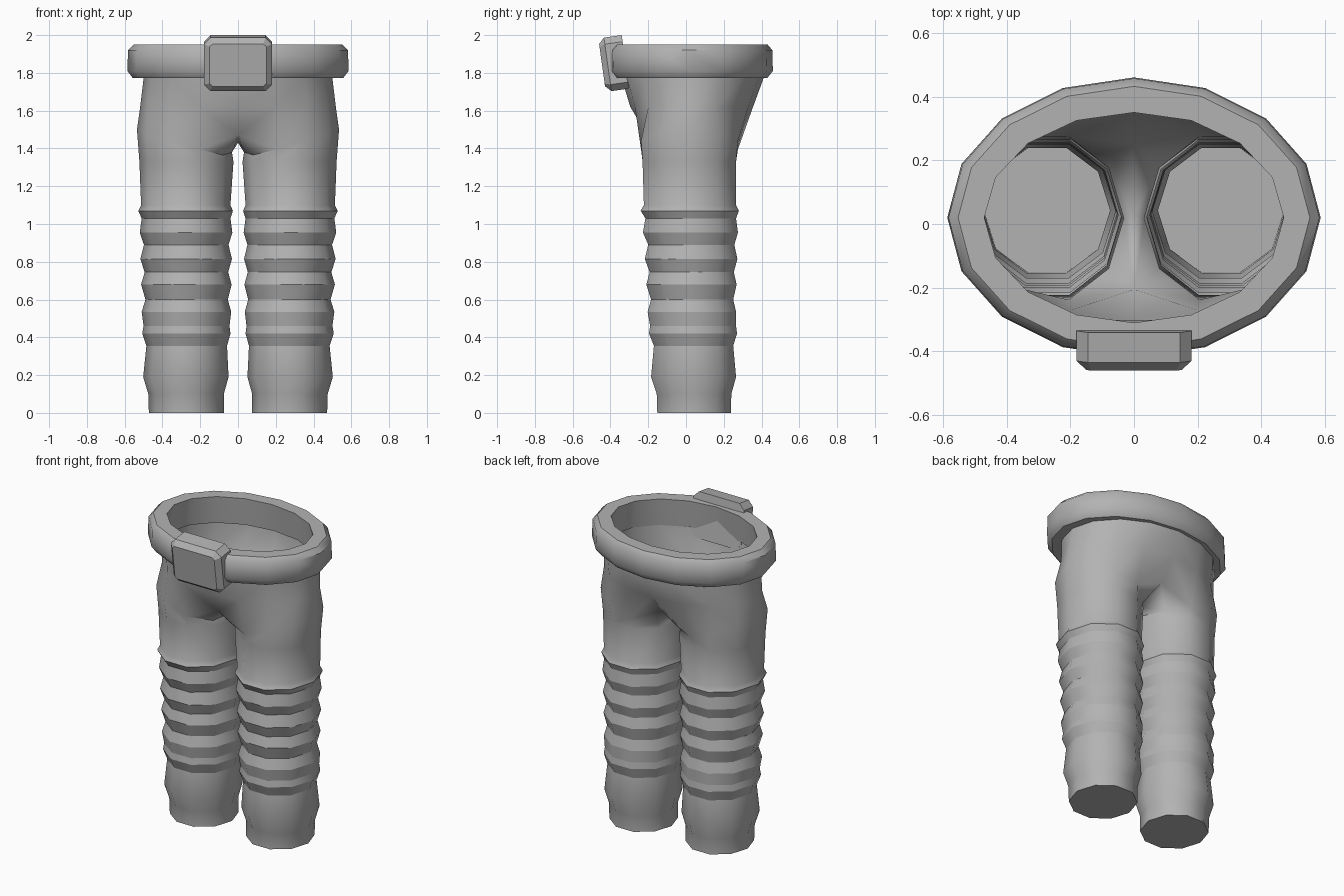
import bpy, bmesh, math

if "Cube" in bpy.data.objects:
    bpy.data.objects.remove(bpy.data.objects["Cube"])

grey = bpy.data.materials.new("suit grey")
grey.diffuse_color = (0.45, 0.45, 0.45, 1)
grey.use_nodes = True
grey.node_tree.nodes["Principled BSDF"].inputs["Base Color"].default_value = grey.diffuse_color


def finish(bm, name, angle=42):
    me = bpy.data.meshes.new(name)
    bmesh.ops.recalc_face_normals(bm, faces=bm.faces)
    bm.to_mesh(me)
    bm.free()
    me.materials.append(grey)
    ob = bpy.data.objects.new(name, me)
    bpy.context.collection.objects.link(ob)
    bpy.ops.object.select_all(action='DESELECT')
    ob.select_set(True)
    bpy.context.view_layer.objects.active = ob
    bpy.ops.object.shade_smooth_by_angle(angle=math.radians(angle))
    return ob


def bridge(bm, a, b, closed=True):
    n = len(a)
    for i in range(n if closed else n - 1):
        j = (i + 1) % n
        bm.faces.new((a[i], a[j], b[j], b[i]))


# Trousers: one half, mirrored across x = 0
# leg rings: z, inner x, outer x, front y, back y, sharp crease
rings = [
    (0.00, .073, .472, -.152, .238, 1), (0.10, .075, .475, -.155, .240, 0),
    (0.19, .050, .502, -.185, .265, 0), (0.355, .058, .485, -.170, .250, 1),
    (0.42, .040, .507, -.196, .270, 1), (0.46, .045, .500, -.190, .265, 1),
    (0.535, .036, .510, -.203, .265, 1), (0.60, .054, .490, -.185, .250, 1),
    (0.68, .034, .513, -.210, .268, 1), (0.745, .052, .494, -.192, .253, 1),
    (0.815, .032, .517, -.218, .272, 1), (0.89, .050, .498, -.200, .256, 1),
    (0.955, .030, .520, -.228, .275, 1), (1.03, .040, .510, -.215, .265, 1),
    (1.07, .027, .528, -.240, .280, 1), (1.10, .040, .513, -.223, .265, 0),
    (1.33, .024, .522, -.230, .265, 0),
]
N = 10
bm = bmesh.new()


def leg_ring(x0, x1, y0, y1, zs):
    cx, cy = (x0 + x1) / 2, (y0 + y1) / 2
    rx, ry = (x1 - x0) / 2, (y1 - y0) / 2 / math.sin(math.radians(72))
    return [bm.verts.new((cx + rx * math.cos(k * math.tau / N),
                          cy + ry * math.sin(k * math.tau / N), zs[k])) for k in range(N)]


loops, creased = [], []
for z, x0, x1, y0, y1, sharp in rings:
    loops.append(leg_ring(x0, x1, y0, y1, [z] * N))
    if sharp:
        creased.append(loops[-1])
# slanted groin ring: high at the hip, low at the crotch
slant = [1.50, 1.485, 1.44, 1.395, 1.365, 1.38]
hip = leg_ring(.032, .535, -.238, .275, [slant[min(k, N - k)] for k in range(N)])
loops.append(hip)
for a, b in zip(loops, loops[1:]):
    bridge(bm, a, b)
bm.faces.new(loops[0])

# crotch saddle
front = bm.verts.new((0, -.205, 1.47))
mid = bm.verts.new((0, .03, 1.43))
back = bm.verts.new((0, .25, 1.49))
bm.faces.new((hip[3], hip[4], back))
bm.faces.new((hip[4], hip[5], mid, back))
bm.faces.new((hip[5], hip[6], front, mid))
bm.faces.new((hip[6], hip[7], front))

# pelvis up to the waist
prev = [front] + [hip[k % N] for k in range(-3, 4)] + [back]
for z, rx, cy, ry in [(1.62, .518, .03, .325), (1.77, .50, .035, .375), (1.84, .495, .03, .37)]:
    ring = []
    for k in range(-4, 5):
        t = k * math.pi / 8
        x = 0 if abs(k) == 4 else rx * math.cos(t)
        ring.append(bm.verts.new((x, cy + ry * math.sin(t), z)))
    bridge(bm, prev, ring, closed=False)
    prev = ring
# crisp bellows
for loop in creased:
    for i in range(N):
        bm.edges.get((loop[i], loop[(i + 1) % N])).smooth = False
trousers = finish(bm, "trousers")
mir = trousers.modifiers.new("mirror", 'MIRROR')
mir.use_clip = True

# Waistband: 16-sided oval tube
bm = bmesh.new()
profile = [(.47, .33, 1.95), (.552, .412, 1.95), (.582, .437, 1.92), (.586, .44, 1.81),
           (.556, .41, 1.772), (.49, .35, 1.772), (.482, .342, 1.84)]
loops = [[bm.verts.new((rx * math.cos(k * math.pi / 8), .02 + ry * math.sin(k * math.pi / 8), z))
          for k in range(16)] for rx, ry, z in profile]
for i in range(len(loops)):
    bridge(bm, loops[i], loops[(i + 1) % len(loops)])
finish(bm, "waistband")

# Buckle: cut-corner plate with a bevelled front
bm = bmesh.new()


def plate(w, h, c, y):
    pts = [(w, h - c), (w - c, h), (c - w, h), (-w, h - c),
           (-w, c - h), (c - w, -h), (w - c, -h), (w, c - h)]
    return [bm.verts.new((x, y, z)) for x, z in pts]


loops = [plate(.18, .143, .035, .06), plate(.18, .143, .035, -.035), plate(.15, .113, .015, -.065)]
bridge(bm, loops[0], loops[1])
bridge(bm, loops[1], loops[2])
bm.faces.new(loops[0])
bm.faces.new(loops[2])
buckle = finish(bm, "buckle", 30)
buckle.location = (0, -.38, 1.85)
buckle.rotation_euler.x = math.radians(8)
